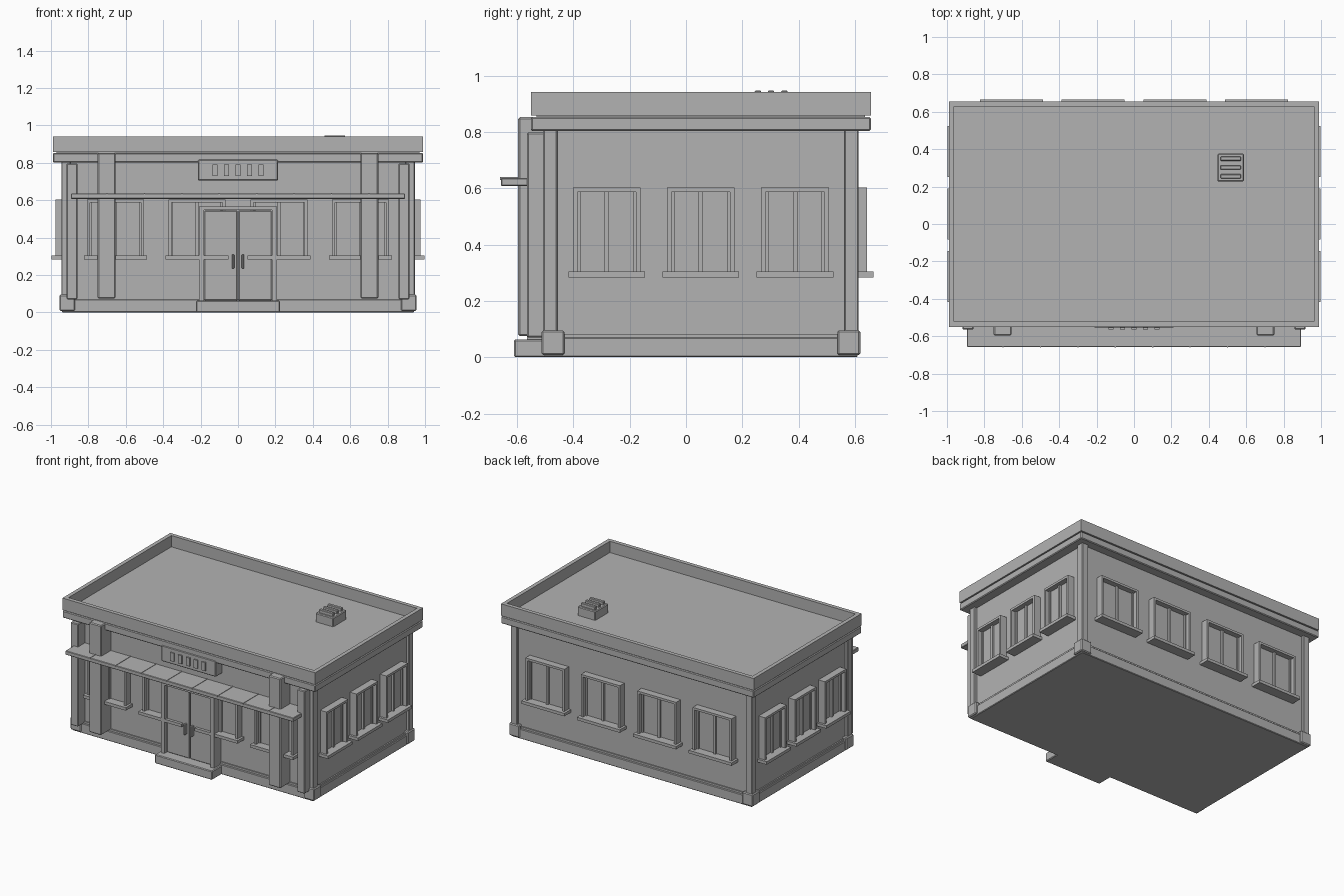
import bpy, bmesh, math
from mathutils import Matrix, Vector

cube = bpy.data.objects.get("Cube")
if cube:
    bpy.data.objects.remove(cube, do_unlink=True)

grey = bpy.data.materials.new("plain_grey")
grey.use_nodes = True
grey.diffuse_color = (0.45, 0.45, 0.45, 1)
grey.node_tree.nodes["Principled BSDF"].inputs["Base Color"].default_value = (0.45, 0.45, 0.45, 1)

CY = 0.053            # middle of the building in depth
WX, WY = 0.925, 0.54  # half sizes of the walls


def add_box(bm, x, y, z):
    """Add a box given (min, max) ranges on each axis."""
    lo, hi = Vector((x[0], y[0], z[0])), Vector((x[1], y[1], z[1]))
    m = Matrix.Translation((lo + hi) / 2) @ Matrix.Diagonal((*(hi - lo), 1))
    bmesh.ops.create_cube(bm, size=1, matrix=m)


def make(name, boxes, bevel=0.0):
    bm = bmesh.new()
    for b in boxes:
        add_box(bm, *b)
    if bevel:
        bmesh.ops.bevel(bm, geom=bm.edges[:], offset=bevel, segments=1, affect='EDGES')
    mesh = bpy.data.meshes.new(name)
    bm.to_mesh(mesh)
    bm.free()
    mesh.materials.append(grey)
    ob = bpy.data.objects.new(name, mesh)
    bpy.context.collection.objects.link(ob)
    return ob


def both(a, b):
    """The same x range on each side of the middle."""
    return [(a, b), (-b, -a)]


def centred(hx, hy, z):
    return ((-hx, hx), (CY - hy, CY + hy), z)


def ring(hx, hy, t, z):
    """Four walls of thickness t round a rectangle."""
    y0, y1 = CY - hy, CY + hy
    return [((-hx, hx), (y0, y0 + t), z), ((-hx, hx), (y1 - t, y1), z)] + \
           [(x, (y0 + t, y1 - t), z) for x in both(hx - t, hx)]


# Body, plinth and roof
make("walls", [centred(WX, WY, (0.02, 0.83))])
make("plinth", [centred(0.942, 0.556, (0, 0.07))], 0.004)
make("plinth_cap", [centred(0.934, 0.548, (0.07, 0.083))])
make("cornice", [centred(0.99, 0.603, (0.803, 0.853))], 0.005)
make("roof_deck", [centred(0.97, 0.583, (0.84, 0.862))])
make("parapet", ring(0.99, 0.603, 0.028, (0.858, 0.942)))

# Corner columns with foot blocks
corner_y = [(CY - 0.56, CY - 0.51), (CY + 0.51, CY + 0.56)]
foot_y = [(CY - 0.566, CY - 0.484), (CY + 0.484, CY + 0.566)]
make("corner_columns", [(x, y, (0.05, 0.81)) for x in both(0.895, 0.945) for y in corner_y], 0.004)
make("corner_feet", [(x, y, (0.008, 0.095)) for x in both(0.872, 0.955) for y in foot_y], 0.006)

# Front pilasters and the taller columns
make("front_pilasters", [(x, (-0.565, -0.48), (0.07, 0.797)) for x in both(0.858, 0.917)], 0.005)
make("front_columns", [(x, (-0.596, -0.48), (0.075, 0.852)) for x in both(0.655, 0.75)], 0.006)

# Canopy with panel seams along its front edge
make("canopy", [((-0.893, 0.893), (-0.657, -0.48), (0.608, 0.636))], 0.003)
make("canopy_seams", [((s - 0.003, s + 0.003), (-0.66, -0.48), (0.63, 0.639))
                      for s in [i * 0.2 - 0.7 for i in range(8)]])

# Sign board with raised slots
make("sign_board", [((-0.214, 0.214), (-0.554, -0.48), (0.705, 0.818))], 0.005)
make("sign_slots", [((c - 0.014, c + 0.014), (-0.563, -0.55), (0.73, 0.79))
                    for c in [i * 0.0615 for i in range(-2, 3)]])

# Entrance: step, frame, two leaves and handles
make("door_step", [((-0.224, 0.224), (-0.611, -0.48), (0, 0.063))], 0.005)
make("door_frame", [(x, (-0.565, -0.48), (0.06, 0.567)) for x in both(0.182, 0.208)]
     + [((-0.182, 0.182), (-0.565, -0.48), (0.547, 0.567))])
make("door_leaves", [(x, (-0.54, -0.48), (0.065, 0.545)) for x in both(0.003, 0.18)], 0.004)
make("door_handles", [(x, (-0.565, -0.538), (0.235, 0.31)) for x in both(0.02, 0.033)], 0.003)


def window_parts(name, w):
    """One window facing -y, its back on y = 0 and its middle at x = 0."""
    h, top = w / 2, 0.603
    parts = [(x, (-0.05, 0), (0.3, top)) for x in both(h - 0.016, h)]
    parts.append(((-h + 0.016, h - 0.016), (-0.05, 0), (top - 0.016, top)))
    parts.append(((-h - 0.016, h + 0.016), (-0.073, 0), (0.283, 0.304)))
    # sashes: pane, middle bar and thin stiles
    parts.append(((-h + 0.01, h - 0.01), (-0.012, 0), (0.3, top - 0.01)))
    parts.append(((-0.008, 0.008), (-0.026, 0), (0.3, top - 0.01)))
    parts += [(x, (-0.022, 0), (0.3, top - 0.01)) for x in both(h - 0.026, h - 0.016)]
    return make(name, parts)


# Windows: four on front and back, three on each side
def place(name, w, positions, angle):
    for i, (px, py) in enumerate(positions):
        ob = window_parts(f"{name}_window_{i + 1}", w)
        ob.location = (px, py, 0)
        ob.rotation_euler = (0, 0, math.radians(angle))


long_x = [-0.655, -0.22, 0.22, 0.655]
side_y = [CY - 0.334, CY, CY + 0.334]
place("front", 0.305, [(x, CY - WY) for x in long_x], 0)
place("back", 0.305, [(x, CY + WY) for x in long_x], 180)
place("left", 0.24, [(WX, y) for y in side_y], 90)
place("right", 0.24, [(-WX, y) for y in side_y], -90)

# Roof vent with slats
make("roof_vent", [((0.447, 0.587), (0.227, 0.377), (0.855, 0.925))], 0.005)
make("vent_slats", [((0.462, 0.572), (c - 0.011, c + 0.011), (0.92, 0.947))
                    for c in (0.255, 0.302, 0.349)], 0.003)
